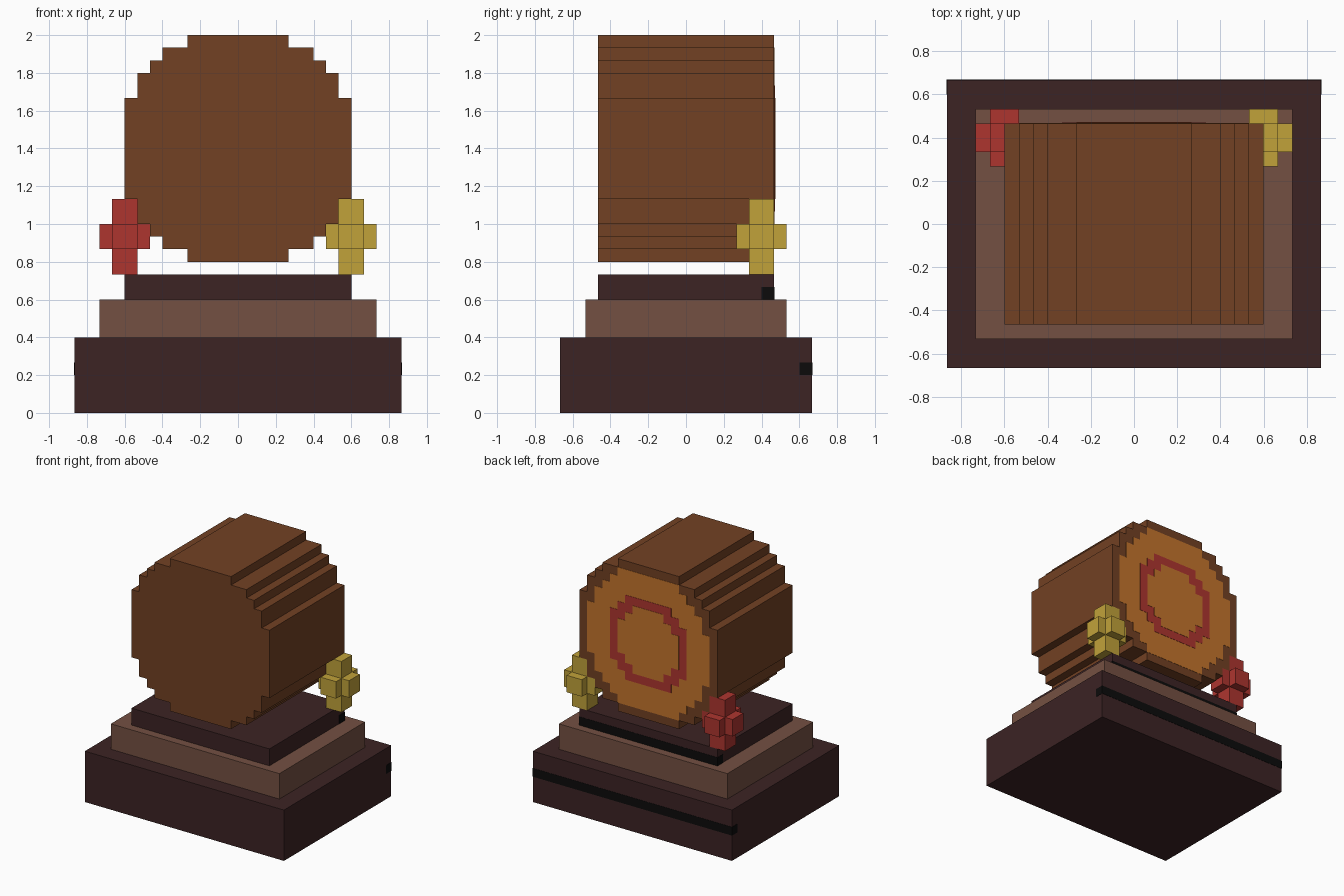
import bpy, bmesh

if "Cube" in bpy.data.objects:
    bpy.data.objects.remove(bpy.data.objects["Cube"], do_unlink=True)

U = 1 / 15  # size of one block


def material(name, rgb):
    lin = [(c / 255 / 12.92) if c < 11 else ((c / 255 + 0.055) / 1.055) ** 2.4 for c in rgb]
    m = bpy.data.materials.new(name)
    m.use_nodes = True
    m.diffuse_color = (*lin, 1)
    m.node_tree.nodes["Principled BSDF"].inputs["Base Color"].default_value = (*lin, 1)
    return m


BROWN = material("drum brown", (114, 65, 35))
DARK = material("dark wood", (60, 35, 36))
MID = material("clay brown", (116, 80, 66))
RED = material("red", (174, 53, 47))
YELLOW = material("yellow", (193, 162, 58))
ORANGE = material("orange", (196, 116, 44))
BLACK = material("black", (12, 11, 11))


def finish(bm, name, mat):
    bmesh.ops.recalc_face_normals(bm, faces=bm.faces)
    me = bpy.data.meshes.new(name)
    bm.to_mesh(me)
    bm.free()
    me.materials.append(mat)
    ob = bpy.data.objects.new(name, me)
    bpy.context.collection.objects.link(ob)
    return ob


def add_box(bm, lo, hi):
    for v in bmesh.ops.create_cube(bm, size=1)["verts"]:
        v.co = [(a + b) / 2 + c * (b - a) for a, b, c in zip(lo, hi, v.co)]


def box(name, lo, hi, mat):
    bm = bmesh.new()
    add_box(bm, lo, hi)
    return finish(bm, name, mat)


def stepped_disc(name, halves, y0, y1, mat, zc=1.4):
    """Extruded blocky disc; halves = half width of each row, middle to rim."""
    quarter = []
    for row, w in enumerate(halves):
        for p in ((w, row), (w, row + 1)):
            # keep only the corners of the staircase
            if len(quarter) > 1 and quarter[-1][0] == quarter[-2][0] == p[0]:
                quarter.pop()
            if not quarter or quarter[-1] != p:
                quarter.append(p)
    quarter = quarter[1:]
    right = [(x, -z) for x, z in reversed(quarter)] + quarter
    outline = right + [(-x, z) for x, z in reversed(right)]
    bm = bmesh.new()
    face = bm.faces.new([bm.verts.new((x * U, y0, zc + z * U)) for x, z in outline])
    ext = bmesh.ops.extrude_face_region(bm, geom=[face], use_keep_orig=True)
    for g in ext["geom"]:
        if isinstance(g, bmesh.types.BMVert):
            g.co.y = y1
    return finish(bm, name, mat)


# Three-tier plinth
for name, hx, hy, z0, z1, mat in (("base_tier", 13, 10, 0, 6, DARK),
                                  ("middle_tier", 11, 8, 6, 9, MID),
                                  ("top_tier", 9, 7, 9, 11, DARK)):
    box(name, (-hx * U, -hy * U, z0 * U), (hx * U, hy * U, z1 * U), mat)

# Black bands along the back of the dark tiers
E = 0.002
for name, hx, hy, z in (("base_band", 13, 10, 3), ("top_band", 9, 7, 9)):
    box(name, (-hx * U - E, (hy - 1) * U, z * U),
        (hx * U + E, hy * U + E, (z + 1) * U), BLACK)

# Drum with target rings on its back
back = 7 * U
stepped_disc("drum", [9, 9, 9, 9, 8, 8, 7, 6, 4], -back, back, BROWN)
stepped_disc("outer_ring", [8, 8, 8, 7, 7, 6, 5, 4], back - 0.004, back + 0.002, ORANGE)
stepped_disc("middle_ring", [5, 5, 5, 4, 3], back - 0.002, back + 0.004, RED)
stepped_disc("bullseye", [4, 4, 3, 2], back, back + 0.006, ORANGE)

# Blocky three-way crosses at the back corners
for name, side, mat in (("left_cross", 1, YELLOW), ("right_cross", -1, RED)):
    c = (side * 9 * U, 6 * U, 14 * U)
    bm = bmesh.new()
    for size in ((2, 1, 1), (1, 2, 1), (1, 1, 3)):
        add_box(bm, [a - s * U for a, s in zip(c, size)], [a + s * U for a, s in zip(c, size)])
    finish(bm, name, mat)
